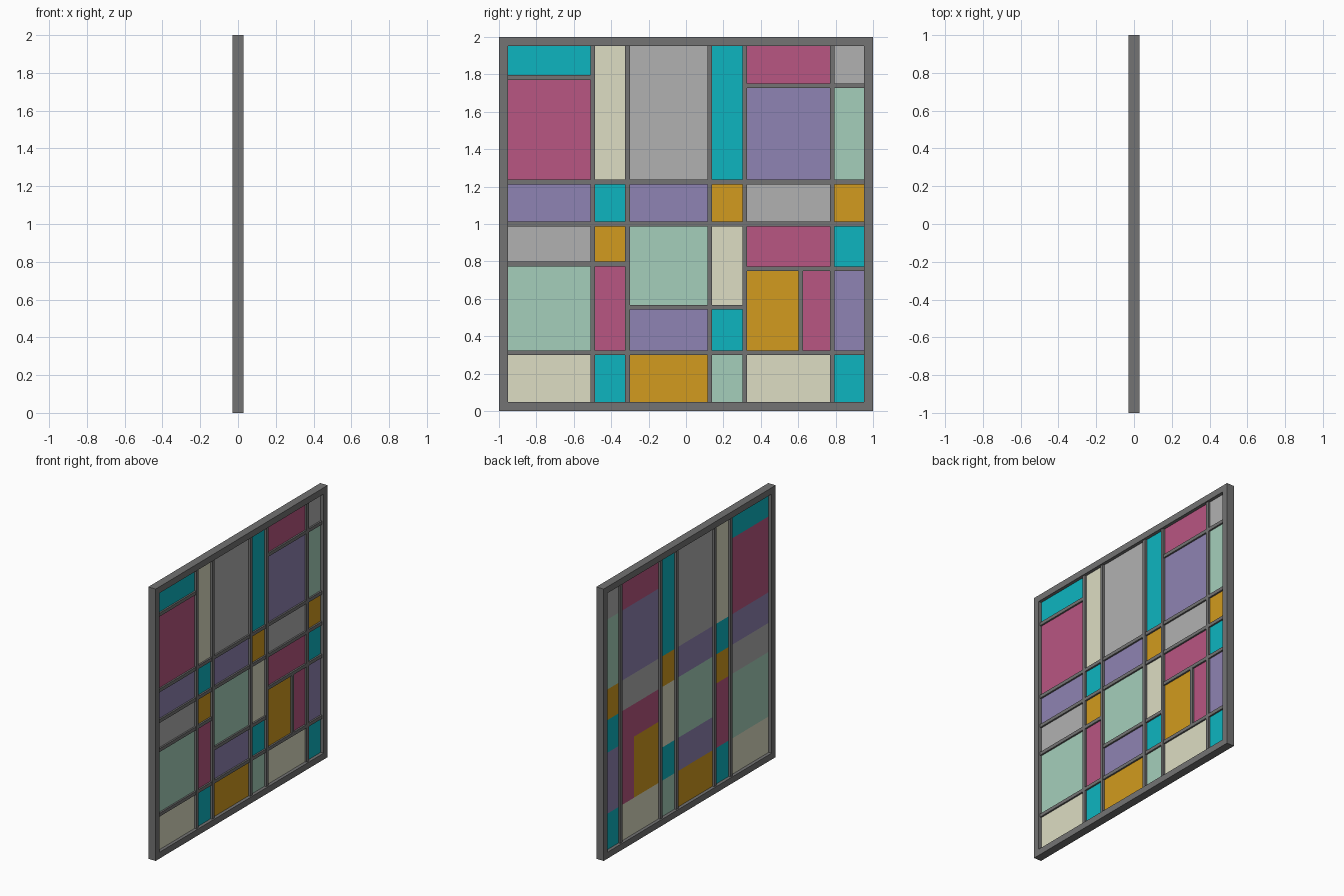
import bpy, bmesh

if "Cube" in bpy.data.objects:
    bpy.data.objects.remove(bpy.data.objects["Cube"])

# Colours
def linear(c):
    c /= 255
    return c / 12.92 if c < 0.04 else ((c + 0.055) / 1.055) ** 2.4

def material(name, rgb):
    m = bpy.data.materials.new(name)
    m.diffuse_color = [linear(c) for c in rgb] + [1]
    m.use_nodes = True
    m.node_tree.nodes["Principled BSDF"].inputs["Base Color"].default_value = m.diffuse_color
    return m

MATS = {
    "T": material("teal", (13, 181, 192)),
    "M": material("magenta", (185, 86, 130)),
    "C": material("cream", (221, 221, 195)),
    "G": material("light_grey", (177, 177, 177)),
    "P": material("purple", (143, 131, 179)),
    "N": material("mint", (165, 207, 187)),
    "O": material("orange", (210, 155, 30)),
    "F": material("frame_grey", (115, 115, 115)),
}

def finish(name, bm, mat):
    bmesh.ops.recalc_face_normals(bm, faces=bm.faces)
    me = bpy.data.meshes.new(name)
    bm.to_mesh(me)
    bm.free()
    me.materials.append(MATS[mat])
    ob = bpy.data.objects.new(name, me)
    bpy.context.collection.objects.link(ob)

def box(name, x, y, z, mat):
    bm = bmesh.new()
    bmesh.ops.create_cube(bm, size=1)
    for v in bm.verts:
        v.co = [(a + b) / 2 + c * (b - a) for (a, b), c in zip((x, y, z), v.co)]
    finish(name, bm, mat)

# Outer frame: rectangular section swept round four mitred corners
D, IN = 0.03, 0.953
bm = bmesh.new()
corners = []
for sy, sz in ((-1, -1), (1, -1), (1, 1), (-1, 1)):
    corners.append([bm.verts.new((x, sy * r, 1 + sz * r))
                    for x, r in ((-D, 1), (D, 1), (D, IN), (-D, IN))])
for i in range(4):
    a, b = corners[i], corners[(i + 1) % 4]
    for j in range(4):
        k = (j + 1) % 4
        bm.faces.new((a[j], b[j], b[k], a[k]))
finish("outer_frame", bm, "F")

# Vertical bars stand out on both faces
W = 0.0125
Y = [-IN, -0.499, -0.313, 0.127, 0.314, 0.782, IN]
for i, y in enumerate(Y[1:-1]):
    box(f"vertical_bar_{i+1}", (-0.02, 0.02), (y - W, y + W), (1 - IN, 1 + IN), "F")

# Horizontal bars only on the right-hand face: height, first and last column line
BARS = [(1.225, 0, 6), (1.0, 0, 6), (0.311, 0, 6), (1.783, 0, 1),
        (0.786, 0, 2), (0.555, 2, 4), (1.74, 4, 6), (0.76, 4, 6)]
for i, (z, a, b) in enumerate(BARS):
    box(f"horizontal_bar_{i+1}", (0, 0.018), (Y[a], Y[b]), (z - W, z + W), "F")
SPLIT = 0.614
box("short_vertical_bar", (0, 0.018), (SPLIT - W, SPLIT + W), (0.311, 0.76), "F")

# Coloured panes, column by column from the top
COLUMNS = [("TMPGNC", (1.783, 1.225, 1.0, 0.786, 0.311)),
           ("CTOMT", (1.225, 1.0, 0.786, 0.311)),
           ("GPNPO", (1.225, 1.0, 0.555, 0.311)),
           ("TOCTN", (1.225, 1.0, 0.555, 0.311)),
           ("MPGMOC", (1.74, 1.225, 1.0, 0.76, 0.311)),
           ("GNOTPT", (1.74, 1.225, 1.0, 0.76, 0.311))]
PX = (-0.006, 0.006)
for c, (cols, cuts) in enumerate(COLUMNS):
    zs = (1 + IN, *cuts, 1 - IN)
    for r, col in enumerate(cols):
        y0, y1, z = Y[c], Y[c + 1], (zs[r + 1], zs[r])
        if (c, r) == (4, 4):
            box("pane_5_5_side", PX, (SPLIT, y1), z, "M")
            y1 = SPLIT
        box(f"pane_{c+1}_{r+1}", PX, (y0, y1), z, col)
